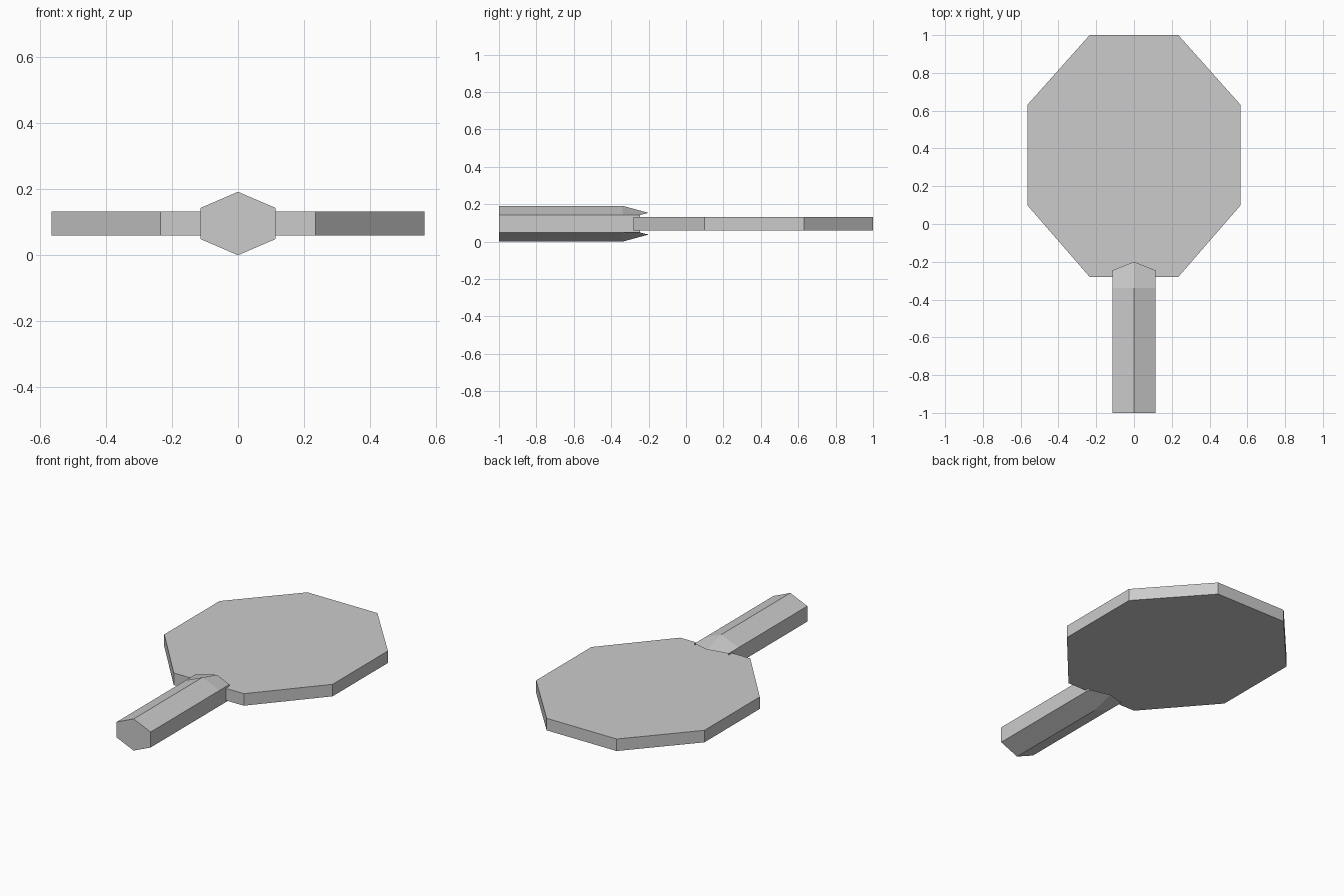
import bpy

cube = bpy.data.objects.get("Cube")
if cube:
    bpy.data.objects.remove(cube, do_unlink=True)

grey = bpy.data.materials.new("plain grey")
grey.use_nodes = True
colour = (0.6, 0.6, 0.6, 1)
grey.diffuse_color = colour
grey.node_tree.nodes["Principled BSDF"].inputs["Base Color"].default_value = colour


def loft(name, rings, cap_end=True):
    """Join equal rings of points with quads; cap the first and optionally the last."""
    n = len(rings[0])
    verts = [p for ring in rings for p in ring]
    faces = [tuple(range(n))[::-1]]
    for r in range(len(rings) - 1):
        a, b = r * n, (r + 1) * n
        faces += [(a + i, a + (i + 1) % n, b + (i + 1) % n, b + i) for i in range(n)]
    if cap_end:
        faces.append(tuple(range(len(verts) - n, len(verts))))
    mesh = bpy.data.meshes.new(name)
    mesh.from_pydata(verts, [], faces)
    mesh.materials.append(grey)
    mesh.update()
    obj = bpy.data.objects.new(name, mesh)
    bpy.context.collection.objects.link(obj)
    return obj


# Blade: flat, slightly tall octagon
right_half = [(0.235, -0.28), (0.565, 0.10), (0.565, 0.63), (0.235, 1.0)]
outline = right_half + [(-x, y) for x, y in reversed(right_half)]
loft("paddle_blade", [[(x, y, z) for x, y in outline] for z in (0.06, 0.133)])

# Handle: hexagonal bar whose ridges slope down onto the blade
MID = 0.096


def hexagon(y_ridge, y_side, ridge, side=0.047, half=0.114):
    return [(0, y_ridge, MID + ridge), (half, y_side, MID + side),
            (half, y_side, MID - side), (0, y_ridge, MID - ridge),
            (-half, y_side, MID - side), (-half, y_side, MID + side)]


# The bar is open where it straddles the blade
loft("paddle_handle", [hexagon(-1.0, -1.0, 0.096),
                       hexagon(-0.34, -0.34, 0.096),
                       hexagon(-0.2, -0.245, 0.058)], cap_end=False)
